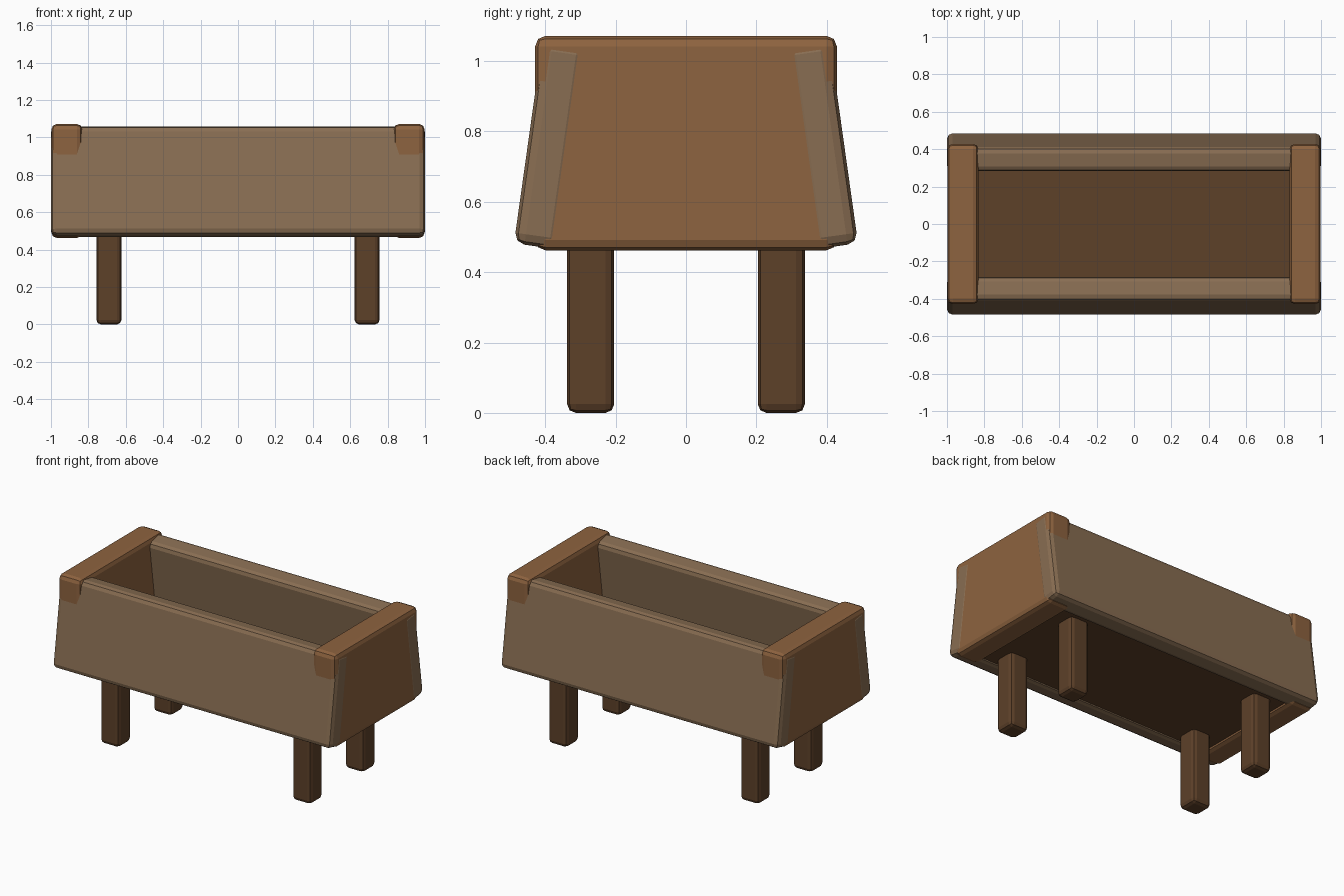
import bpy
from math import radians

if "Cube" in bpy.data.objects:
    bpy.data.objects.remove(bpy.data.objects["Cube"])


def material(name, color):
    m = bpy.data.materials.new(name)
    m.diffuse_color = (*color, 1)
    m.use_nodes = True
    m.node_tree.nodes["Principled BSDF"].inputs["Base Color"].default_value = m.diffuse_color
    return m


tan = material("weathered_wood", (0.25, 0.155, 0.085))
brown = material("warm_wood", (0.27, 0.125, 0.05))
dark = material("dark_wood", (0.11, 0.052, 0.022))


def board(name, size, loc, mat, tilt=0, bevel=0.03):
    """Box with softly rounded edges, optionally tilted around x."""
    bpy.ops.mesh.primitive_cube_add(size=1, location=loc)
    o = bpy.context.object
    o.name = name
    o.scale = size
    bpy.ops.object.transform_apply(location=False, rotation=False, scale=True)
    o.rotation_euler.x = radians(tilt)
    mod = o.modifiers.new("bevel", "BEVEL")
    mod.width = bevel
    mod.segments = 2
    o.data.materials.append(mat)
    return o


# Long side boards leaning inward at the top
for name, s in (("front_side", -1), ("back_side", 1)):
    board(name, (2.0, 0.13, 0.585), (0, s * 0.384, 0.763), tan, tilt=s * 8)

# Upright end boards
for name, s in (("left_end", -1), ("right_end", 1)):
    board(name, (0.166, 0.858, 0.61), (s * 0.915, 0, 0.767), brown)

# Trough floor
board("floor", (1.76, 0.76, 0.09), (0, 0, 0.525), dark, bevel=0.01)

# Four short legs
for xn, sx in (("left", -1), ("right", 1)):
    for yn, sy in (("front", -1), ("back", 1)):
        board(f"{yn}_{xn}_leg", (0.134, 0.134, 0.53),
              (sx * 0.69, sy * 0.271, 0.265), dark, bevel=0.025)
